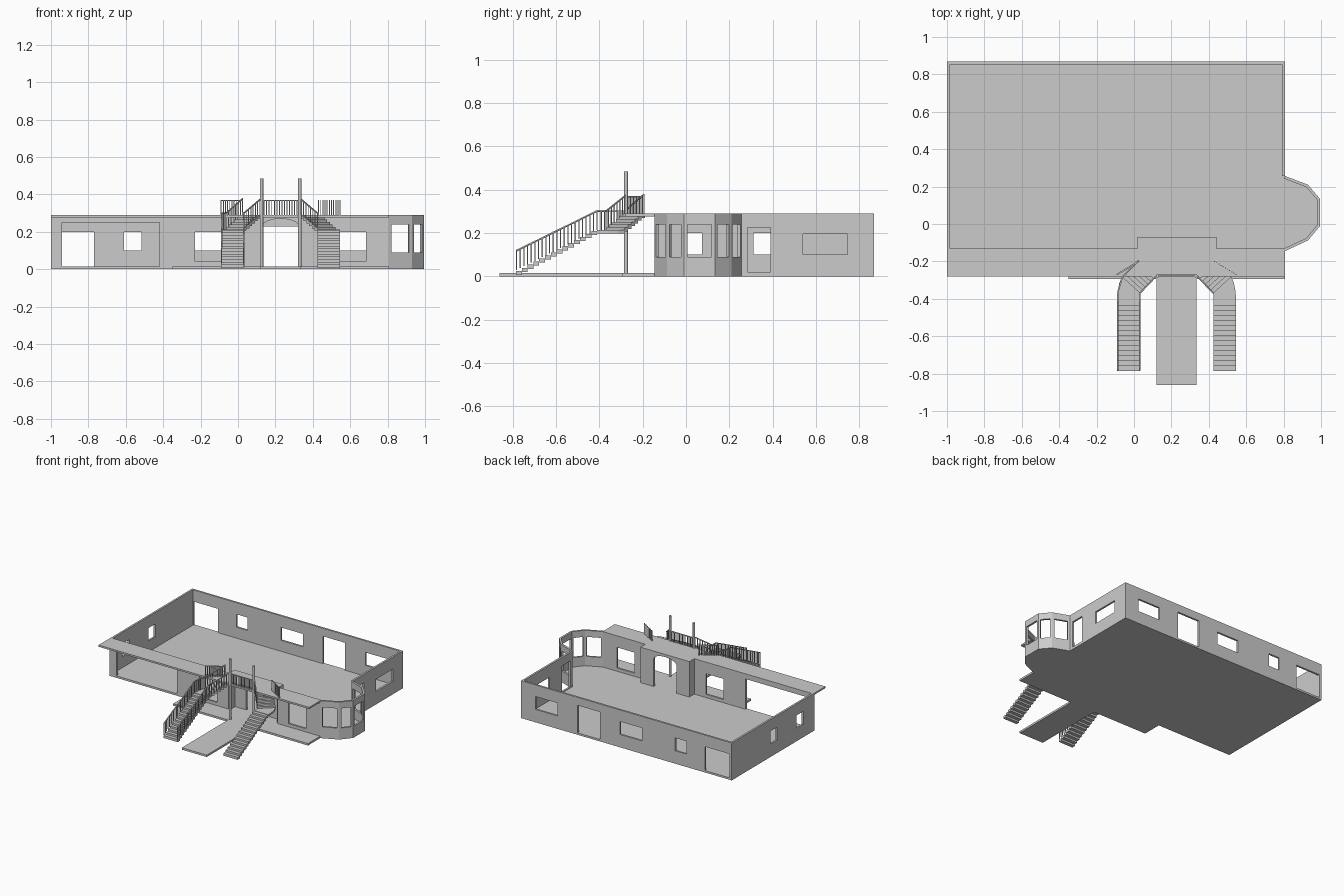
import bpy, bmesh, math
from mathutils import Vector

if "Cube" in bpy.data.objects:
    bpy.data.objects.remove(bpy.data.objects["Cube"])

H, FL, T = 0.29, 0.015, 0.015   # wall height, floor thickness, wall thickness
CX = 0.228                      # centre line of the entrance and twin stairs


def finish(name, bm, fix=True):
    if fix:
        bmesh.ops.recalc_face_normals(bm, faces=bm.faces)
    me = bpy.data.meshes.new(name)
    bm.to_mesh(me)
    bm.free()
    ob = bpy.data.objects.new(name, me)
    bpy.context.collection.objects.link(ob)
    return ob


def add_prism(bm, pts, vec):
    a = [bm.verts.new(p) for p in pts]
    b = [bm.verts.new(Vector(p) + Vector(vec)) for p in pts]
    bm.faces.new(a)
    bm.faces.new(b[::-1])
    n = len(a)
    for i in range(n):
        bm.faces.new((a[i], b[i], b[(i + 1) % n], a[(i + 1) % n]))


def slab(name, pts, z0, z1):
    bm = bmesh.new()
    add_prism(bm, [(x, y, z0) for x, y in pts], (0, 0, z1 - z0))
    return finish(name, bm)


def wall(name, p0, p1, openings, top=H):
    """Wall from p0 to p1 (counter-clockwise, outside on the right).
    openings: (start, end, bottom, top) measured along the wall."""
    p0, p1 = Vector((*p0, 0)), Vector((*p1, 0))
    length = (p1 - p0).length
    d = (p1 - p0) / length
    us = sorted({0, length, *(v for o in openings for v in o[:2])})
    zs = sorted({0, top, *(v for o in openings for v in o[2:])})
    bm = bmesh.new()
    g = [[bm.verts.new(p0 + d * u + Vector((0, 0, z))) for z in zs] for u in us]
    for i in range(len(us) - 1):
        for j in range(len(zs) - 1):
            u, z = (us[i] + us[i + 1]) / 2, (zs[j] + zs[j + 1]) / 2
            if not any(o[0] < u < o[1] and o[2] < z < o[3] for o in openings):
                bm.faces.new((g[i][j], g[i + 1][j], g[i + 1][j + 1], g[i][j + 1]))
    ob = finish(name, bm, False)
    m = ob.modifiers.new("thickness", 'SOLIDIFY')
    m.thickness, m.offset = T, -1
    return ob


def railing(name, path, height=0.085, gap=0.017, top_rail=True):
    """Balusters along a polyline, with an optional handrail."""
    bm = bmesh.new()
    w = 0.0025
    for a, b in zip(path, path[1:]):
        a, b = Vector(a), Vector(b)
        n = max(1, round((b - a).xy.length / gap))
        for i in range(n + 1):
            p = a.lerp(b, i / n)
            add_prism(bm, [(p.x + sx * w, p.y + sy * w, p.z)
                           for sx, sy in ((-1, -1), (1, -1), (1, 1), (-1, 1))], (0, 0, height))
        if top_rail:
            s = (b - a).cross(Vector((0, 0, 1))).normalized() * 0.004
            u = Vector((0, 0, 0.006))
            c = a + Vector((0, 0, height - 0.006))
            add_prism(bm, [c - s, c + s, c + s + u, c - s + u], b - a)
    return finish(name, bm)


# Floor with bay and front terrace, entrance path
bay = [(0.807, -0.145), (0.93, -0.088), (0.995, -0.01), (0.995, 0.134), (0.93, 0.21), (0.807, 0.257)]
slab("floor", [(-1, -0.145), (-0.35, -0.145), (-0.35, -0.295), (0.807, -0.295)]
     + bay + [(0.807, 0.868), (-1, 0.868)], 0, FL)
slab("entrance_path", [(0.12, -0.86), (0.334, -0.86), (0.334, -0.295), (0.12, -0.295)], 0, FL)

# Balcony slab over the front, covering the entrance recess
ZB = 0.277
slab("balcony", [(-1, -0.28), (0.807, -0.28), (0.807, -0.13), (0.44, -0.13), (0.44, -0.07),
                 (0.02, -0.07), (0.02, -0.13), (-1, -0.13)], ZB, H)

# Front walls either side of the entrance
wall("front_wall_left", (-1, -0.145), (0.02, -0.145),
     [(0.06, 0.58, FL, 0.25), (0.77, 0.92, 0.04, 0.2)], ZB)
wall("front_wall_right", (0.44, -0.145), (0.807, -0.145), [(0.095, 0.245, 0.04, 0.2)], ZB)

# Recessed entrance with arched doorway
slab("recess_side_left", [(0.02, -0.13), (0.035, -0.13), (0.035, -0.085), (0.02, -0.085)], 0, ZB)
slab("recess_side_right", [(0.425, -0.13), (0.44, -0.13), (0.44, -0.085), (0.425, -0.085)], 0, ZB)
arch = [(CX - 0.098 * math.cos(math.pi * i / 12), 0.228 + 0.042 * math.sin(math.pi * i / 12)) for i in range(13)]
outline = [(0.02, 0), (0.13, 0)] + arch + [(0.326, 0), (0.44, 0), (0.44, ZB), (0.02, ZB)]
bm = bmesh.new()
add_prism(bm, [(x, -0.085, z) for x, z in outline], (0, 0.015, 0))
finish("entrance_arch_wall", bm)

# Bay walls, one window in each facet
for i, (p, q) in enumerate(zip(bay, bay[1:])):
    n = (Vector(q) - Vector(p)).length
    wall(f"bay_wall_{i + 1}", p, q, [(0.016, n - 0.016, 0.088, 0.24)])

# Right, back and left walls
wall("right_wall", (0.807, 0.257), (0.807, 0.868),
     [(0.028, 0.133, 0.02, 0.225), (0.283, 0.488, 0.1, 0.195)])
backs = [(-0.98, -0.77, FL, 0.2), (-0.61, -0.515, 0.1, 0.2), (-0.23, -0.04, 0.1, 0.2),
         (0.13, 0.322, FL, 0.228), (0.495, 0.685, 0.1, 0.2)]
wall("back_wall", (0.807, 0.868), (-1, 0.868), [(0.807 - b, 0.807 - a, c, d) for a, b, c, d in backs])
wall("left_wall", (-1, 0.868), (-1, -0.145),
     [(0.868 - b, 0.868 - a, 0.1, 0.2) for a, b in ((-0.01, 0.075), (0.312, 0.395))])

# Mirrored stairs, columns and railings
LAND = 0.213
for side, sgn in (("left", 1), ("right", -1)):
    def mx(x):
        return CX + sgn * (x - CX)

    # Lower straight flight
    bm = bmesh.new()
    n, y0, y1 = 14, -0.785, -0.41
    run = (y1 - y0) / n
    for i in range(n):
        z, y = LAND * (i + 1) / (n + 1) + 0.004, y0 + i * run
        add_prism(bm, [(mx(x), yy, z - 0.012) for x, yy in
                       ((-0.09, y), (0.032, y), (0.032, y + run), (-0.09, y + run))], (0, 0, 0.019))
    finish(f"lower_stair_{side}", bm)

    # Curved landing
    slab(f"landing_{side}", [(mx(x), y) for x, y in
         ((-0.09, -0.41), (0.032, -0.41), (0.032, -0.37), (-0.064, -0.283), (-0.078, -0.315), (-0.087, -0.36))],
         LAND - 0.015, LAND)

    # Upper diagonal flight
    bm = bmesh.new()
    n = 6
    a, b, step = Vector((0.032, -0.37)), Vector((-0.064, -0.283)), Vector((0.087, 0.093)) / n
    for i in range(n):
        z = LAND + (H - LAND) * (i + 1) / n
        quad = (a + step * i, a + step * (i + 1), b + step * (i + 1), b + step * i)
        add_prism(bm, [(mx(p.x), p.y, z - 0.02) for p in quad], (0, 0, 0.02))
    finish(f"upper_stair_{side}", bm)

    # Column beside the entrance
    bm = bmesh.new()
    bmesh.ops.create_cone(bm, cap_ends=True, segments=12, radius1=0.009, radius2=0.009, depth=0.484)
    bmesh.ops.translate(bm, verts=bm.verts, vec=(mx(0.126), -0.277, 0.242))
    finish(f"column_{side}", bm)

    # Railings: the inner upper flight and the balcony row on both sides
    railing(f"upper_railing_{side}", [(mx(0.032), -0.37, LAND + 0.005), (mx(0.117), -0.28, H)])
    railing(f"balcony_posts_{side}", [(mx(-0.09), -0.27, H), (mx(0.025), -0.2, H)], 0.08, 0.013, sgn > 0)

# Long railings of the left stair
railing("inner_stair_railing", [(0.03, -0.782, 0.03), (0.03, -0.41, LAND), (0.03, -0.37, LAND)], 0.093)
railing("outer_stair_railing", [(-0.088, -0.782, 0.03), (-0.088, -0.41, LAND), (-0.085, -0.36, LAND),
                                (-0.063, -0.285, LAND), (0.025, -0.195, H)], 0.09)

# Railing between the columns
railing("balcony_railing", [(0.126, -0.274, H), (0.33, -0.274, H)], 0.08, 0.014)
